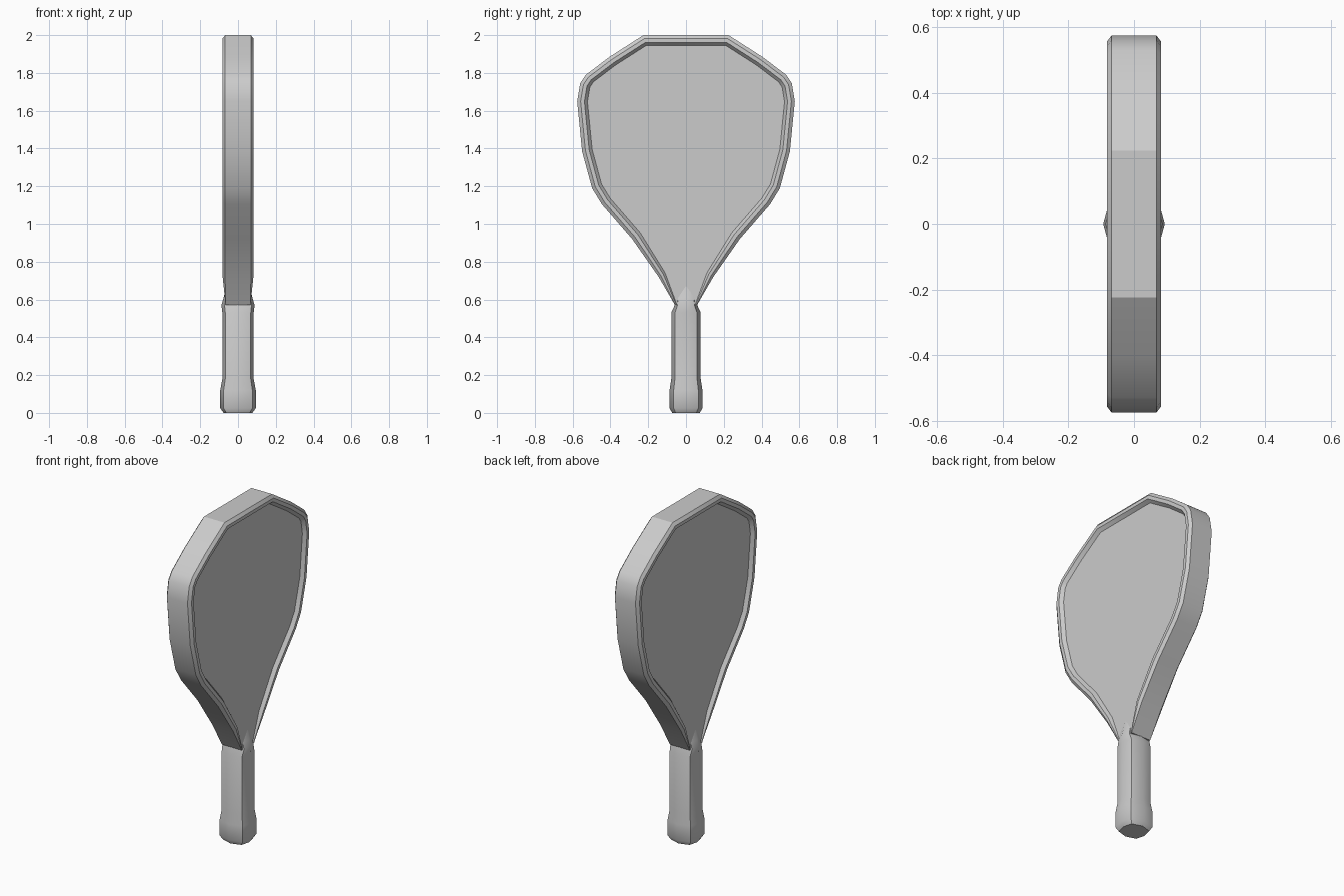
import bpy, bmesh, math
from mathutils import Vector

if "Cube" in bpy.data.objects:
    bpy.data.objects.remove(bpy.data.objects["Cube"])


def finish(name, bm, angle):
    bmesh.ops.recalc_face_normals(bm, faces=bm.faces)
    me = bpy.data.meshes.new(name)
    bm.to_mesh(me)
    bm.free()
    ob = bpy.data.objects.new(name, me)
    bpy.context.collection.objects.link(ob)
    bpy.ops.object.select_all(action='DESELECT')
    ob.select_set(True)
    bpy.context.view_layer.objects.active = ob
    bpy.ops.object.shade_smooth_by_angle(angle=math.radians(angle))
    return ob


# Paddle head: half outline (y, z) from the neck up, mirrored
half = [(.058, .57), (.145, .72), (.285, .92), (.445, 1.105), (.497, 1.19),
        (.55, 1.385), (.576, 1.65), (.56, 1.745), (.53, 1.79),
        (.405, 1.885), (.225, 2.0)]
outline = [Vector(p) for p in half] + [Vector((-y, z)) for y, z in reversed(half)]
n = len(outline)


def inward(i):
    """Mitred inward direction at an outline point."""
    def normal(a, b):
        d = (outline[b] - outline[a]).normalized()
        return Vector((-d.y, d.x))
    if i in (0, n - 1):
        return Vector((-1 if i == 0 else 1, 0))
    a, b = normal(i - 1, i), normal(i, i + 1)
    m = (a + b).normalized()
    return m / m.dot(a)


FACE_X = .062
# Rim section: (inset, x) across front edge, chamfer, lip and recess
rim = [(.054, FACE_X), (.038, .082), (.018, .082), (0, .068)]
section = rim + [(i, -x) for i, x in reversed(rim)]

bm = bmesh.new()
rows = []
for i, p in enumerate(outline):
    end = i in (0, n - 1)
    near = i in (1, n - 2)
    row = []
    for inset, x in section:
        k = .2 if end else (.75 if near else 1)
        if end:
            x = math.copysign(min(abs(x), .066), x)
        q = p + inward(i) * inset * k
        row.append(bm.verts.new((x, q.x, q.y)))
    rows.append(row)
for a, b in zip(rows, rows[1:]):
    for j in range(len(section) - 1):
        bm.faces.new((a[j], a[j + 1], b[j + 1], b[j]))
bm.faces.new([r[0] for r in rows])
bm.faces.new([r[-1] for r in rows])
bm.faces.new(rows[0] + rows[-1][::-1])
finish("paddle_head", bm, 28)

# Handle: eight-sided loft (z, half depth x, half width y), blending into the face
stations = [(0, .076, .073), (.025, .094, .087), (.12, .094, .087),
            (.18, .083, .078), (.53, .083, .078), (.57, .088, .060),
            (.61, .076, .056), (.68, .060, .052)]
unit = [(1, 0), (.81, .75), (0, 1), (-.81, .75), (-1, 0), (-.81, -.75), (0, -1), (.81, -.75)]
bm = bmesh.new()
rings = [[bm.verts.new((u * rx, v * ry, z)) for u, v in unit] for z, rx, ry in stations]
for a, b in zip(rings, rings[1:]):
    for j in range(8):
        k = (j + 1) % 8
        bm.faces.new((a[j], a[k], b[k], b[j]))
bm.faces.new(rings[0])
bm.faces.new(rings[-1])
finish("handle", bm, 35)
